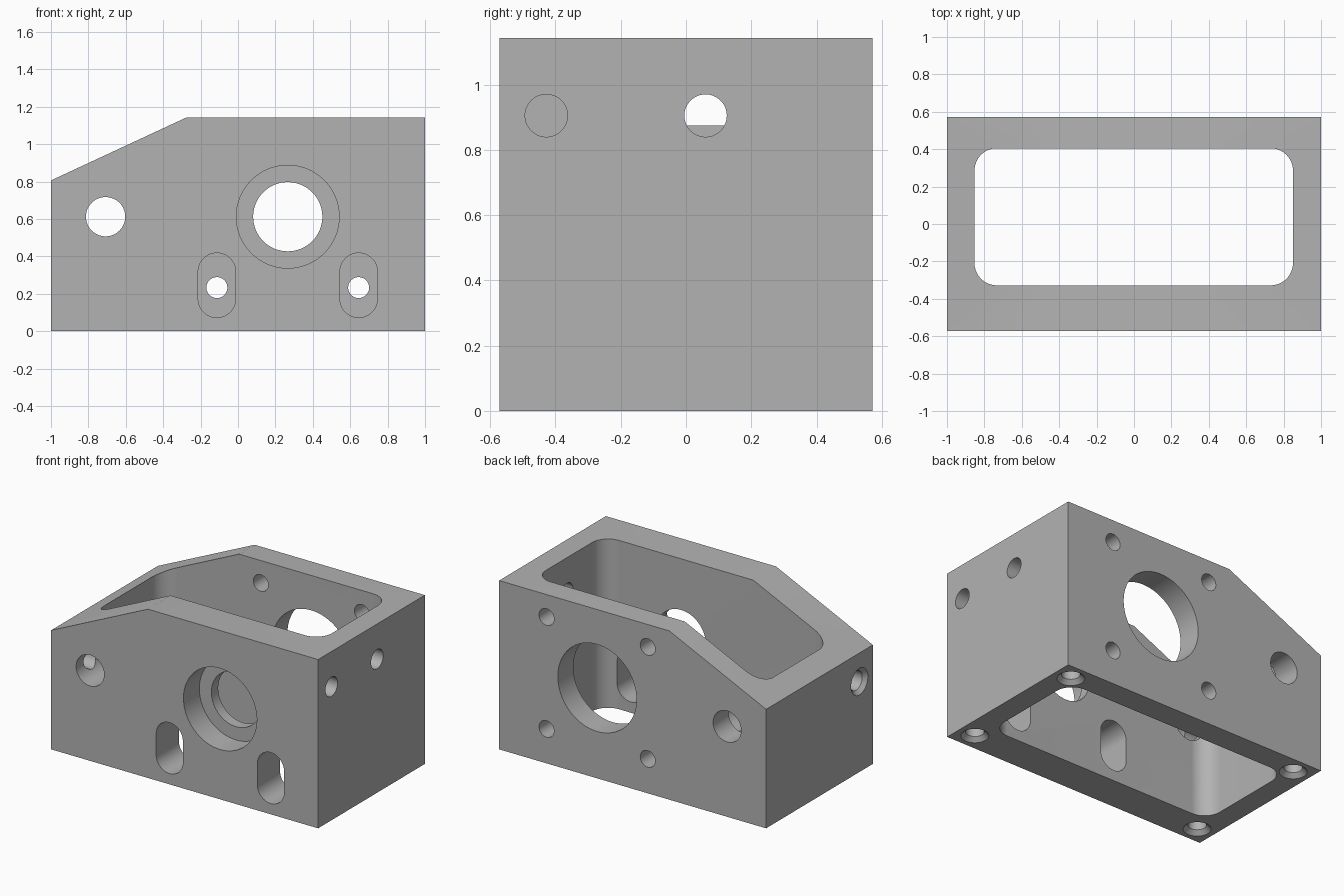
import bpy, bmesh, math
from mathutils import Vector

if "Cube" in bpy.data.objects:
    bpy.data.objects.remove(bpy.data.objects["Cube"])

grey = bpy.data.materials.new("machined grey")
grey.use_nodes = True
grey.diffuse_color = (0.45, 0.45, 0.45, 1)
grey.node_tree.nodes["Principled BSDF"].inputs["Base Color"].default_value = grey.diffuse_color

# How an outline point (u, v) at depth t sits in space, for each axis
PLACE = {
    "x": lambda u, v, t: Vector((t, u, v)),
    "y": lambda u, v, t: Vector((u, t, v)),
    "z": lambda u, v, t: Vector((u, v, t)),
}


def disc(u, v, r, sides=64):
    steps = [2 * math.pi * i / sides for i in range(sides)]
    return [(u + r * math.cos(a), v + r * math.sin(a)) for a in steps]


def rounded(u0, u1, v0, v1, r, n=16):
    """Rectangle outline with rounded corners; a slot when r is half the width."""
    corners = [(u1 - r, v1 - r), (u0 + r, v1 - r), (u0 + r, v0 + r), (u1 - r, v0 + r)]
    points = []
    for k, (u, v) in enumerate(corners):
        for i in range(n + 1):
            a = math.pi / 2 * (k + i / n)
            points.append((u + r * math.cos(a), v + r * math.sin(a)))
    return points


def loft(name, axis, sections):
    """Solid through (depth, outline) sections along an axis."""
    bm = bmesh.new()
    rings = [[bm.verts.new(PLACE[axis](u, v, t)) for u, v in pts] for t, pts in sections]
    for a, b in zip(rings, rings[1:]):
        for i in range(len(a)):
            bm.faces.new((a[i - 1], a[i], b[i], b[i - 1]))
    bm.faces.new(rings[0])
    bm.faces.new(rings[-1])
    bmesh.ops.remove_doubles(bm, verts=bm.verts, dist=1e-5)
    bmesh.ops.recalc_face_normals(bm, faces=bm.faces)
    mesh = bpy.data.meshes.new(name)
    bm.to_mesh(mesh)
    bm.free()
    mesh.materials.append(grey)
    obj = bpy.data.objects.new(name, mesh)
    bpy.context.collection.objects.link(obj)
    return obj


# Outer block with a sloped top corner
L, D, H = 1.0, 0.571, 1.143
profile = [(-L, 0), (L, 0), (L, H), (-0.275, H), (-L, 0.806)]
housing = loft("housing", "y", [(-D, profile), (D, profile)])
bpy.context.view_layer.objects.active = housing
housing.select_set(True)


def cut(axis, *sections):
    cutter = loft("cutter", axis, sections)
    cutter.hide_render = True
    mod = housing.modifiers.new("cut", "BOOLEAN")
    mod.operation = "DIFFERENCE"
    mod.solver = "EXACT"
    mod.object = cutter
    bpy.ops.object.modifier_apply(modifier=mod.name)
    bpy.data.objects.remove(cutter)


def hole(axis, u, v, *rings):
    """Round hole from (depth, radius) rings."""
    cut(axis, *[(t, disc(u, v, r)) for t, r in rings])


# Open pocket from top to bottom
FRONT, BACK = -0.328, 0.405
pocket = rounded(-0.853, 0.85, FRONT, BACK, 0.12)
cut("z", (-0.1, pocket), (H + 0.1, pocket))

# Main bore: counterbored in the front wall, wide in the back wall
BX, BZ = 0.266, 0.612
hole("y", BX, BZ, (-D - 0.1, 0.275), (-D + 0.17, 0.275), (-D + 0.17, 0.185), (0, 0.185))
hole("y", BX, BZ, (0, 0.295), (D + 0.1, 0.295))

# Four bolt holes around the rear bore, two slots in the front wall
for sx in (-1, 1):
    x = BX + sx * 0.379
    for sz in (-1, 1):
        hole("y", x, BZ + sz * 0.379, (0, 0.056), (D + 0.1, 0.056))
    slot = rounded(x - 0.1, x + 0.1, 0.073, 0.418, 0.1)
    cut("y", (-D - 0.1, slot), (0, slot))

# Cross hole through both walls at the sloped end
hole("y", -0.708, BZ, (-D - 0.1, 0.105), (D + 0.1, 0.105))

# Countersunk hole in the sloped end, meeting the cross hole
hole("x", -0.428, BZ, (-L - 0.01, 0.1), (-L + 0.025, 0.065), (-0.71, 0.065))

# Two holes in the tall end: one blind, one into the pocket
hole("x", -0.428, 0.905, (0.65, 0.065), (L + 0.1, 0.065))
hole("x", 0.06, 0.905, (0.5, 0.065), (L + 0.1, 0.065))

# Countersunk blind mounting holes underneath
for x in (-0.88, 0.88):
    for y in (-0.453, 0.453):
        hole("z", x, y, (-0.01, 0.095), (0.028, 0.057), (0.3, 0.057))

bpy.ops.object.shade_smooth_by_angle(angle=math.radians(25))
